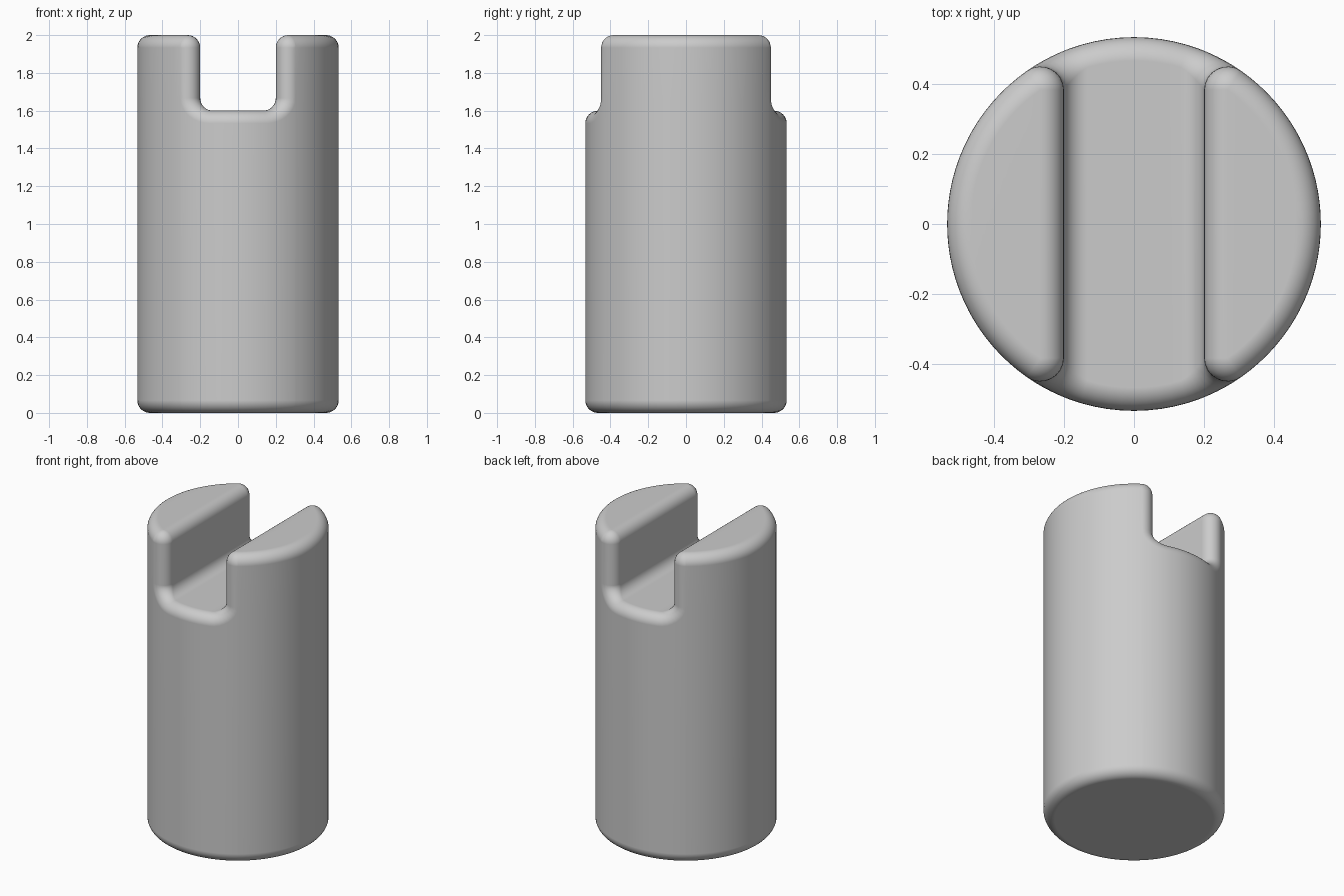
import bpy, bmesh, math
from mathutils import Vector

cube = bpy.data.objects.get("Cube")
if cube:
    bpy.data.objects.remove(cube, do_unlink=True)

RADIUS, HEIGHT = 0.533, 2.0
SLOT_HALF, SLOT_FLOOR = 0.2, 1.6
ROUND = 0.0667            # radius of every rounded edge
CORE = RADIUS - ROUND     # path of the rounding ball's centre
STEPS = 8                 # segments per rounded edge
QUARTER = math.pi / 2


def stations():
    """Half outline of the slotted top: ball centre (x, z) and face direction."""
    out = []
    wall_x, top_z = SLOT_HALF + ROUND, HEIGHT - ROUND
    end = math.acos(wall_x / CORE)
    for i in range(17):                               # flat top of the jaw
        out.append((CORE * math.cos(end * i / 16), top_z, QUARTER))
    for i in range(1, STEPS + 1):                     # rounded upper slot edge
        out.append((wall_x, top_z, QUARTER * (1 + i / STEPS)))
    cx, cz = SLOT_HALF - ROUND, SLOT_FLOOR + ROUND
    for i in range(STEPS + 1):                        # rounded inner slot corner
        a = QUARTER * i / STEPS
        out.append((cx + 2 * ROUND * math.cos(a), cz - 2 * ROUND * math.sin(a),
                    math.pi - a))
    for i in range(1, 5):                             # slot floor to the middle
        out.append((cx * (1 - i / 4), SLOT_FLOOR - ROUND, QUARTER))
    return out


def arc(centre, start, end):
    """Points of a rounded edge swept between two face directions."""
    return [centre + ROUND * start.slerp(end, i / STEPS) for i in range(STEPS + 1)]


def half_row(x, z, angle, side):
    """One section from the slot surface, down the side, to the base."""
    y = side * math.sqrt(max(CORE * CORE - x * x, 0))
    outward = Vector((x, y, 0)).normalized()
    face = Vector((math.cos(angle), 0, math.sin(angle)))
    top = arc(Vector((x, y, z)), face, outward)
    ledge = top[-1].copy()
    ledge.z = min(z, SLOT_FLOOR + ROUND)
    base = arc(Vector((x, y, ROUND)), outward, Vector((0, 0, -1)))
    return top + [ledge] + base


half = stations()
outline = half + [(-x, z, math.pi - a) for x, z, a in reversed(half[:-1])]

# Slotted body: closed sections bridged across the width
bm = bmesh.new()
known = {}


def vert(p):
    key = tuple(round(c * 20000) for c in p)
    if key not in known:
        known[key] = bm.verts.new(p)
    return known[key]


rows = [[vert(p) for p in half_row(*s, -1) + half_row(*s, 1)[::-1]] for s in outline]
for a, b in zip(rows, rows[1:]):
    for i in range(len(a)):
        j = (i + 1) % len(a)
        corners = list(dict.fromkeys((a[i], a[j], b[j], b[i])))
        if len(corners) > 2 and not bm.faces.get(corners):
            bm.faces.new(corners)
bmesh.ops.recalc_face_normals(bm, faces=bm.faces)

mesh = bpy.data.meshes.new("slotted_body")
bm.to_mesh(mesh)
bm.free()
body = bpy.data.objects.new("slotted_body", mesh)
bpy.context.collection.objects.link(body)

# Single plain grey finish
grey = bpy.data.materials.new("plain_grey")
grey.use_nodes = True
colour = (0.6, 0.6, 0.6, 1)
grey.diffuse_color = colour
grey.node_tree.nodes["Principled BSDF"].inputs["Base Color"].default_value = colour
mesh.materials.append(grey)

# Smooth shading weighted towards the large faces
mesh.shade_smooth()
body.modifiers.new("even_shading", 'WEIGHTED_NORMAL')
